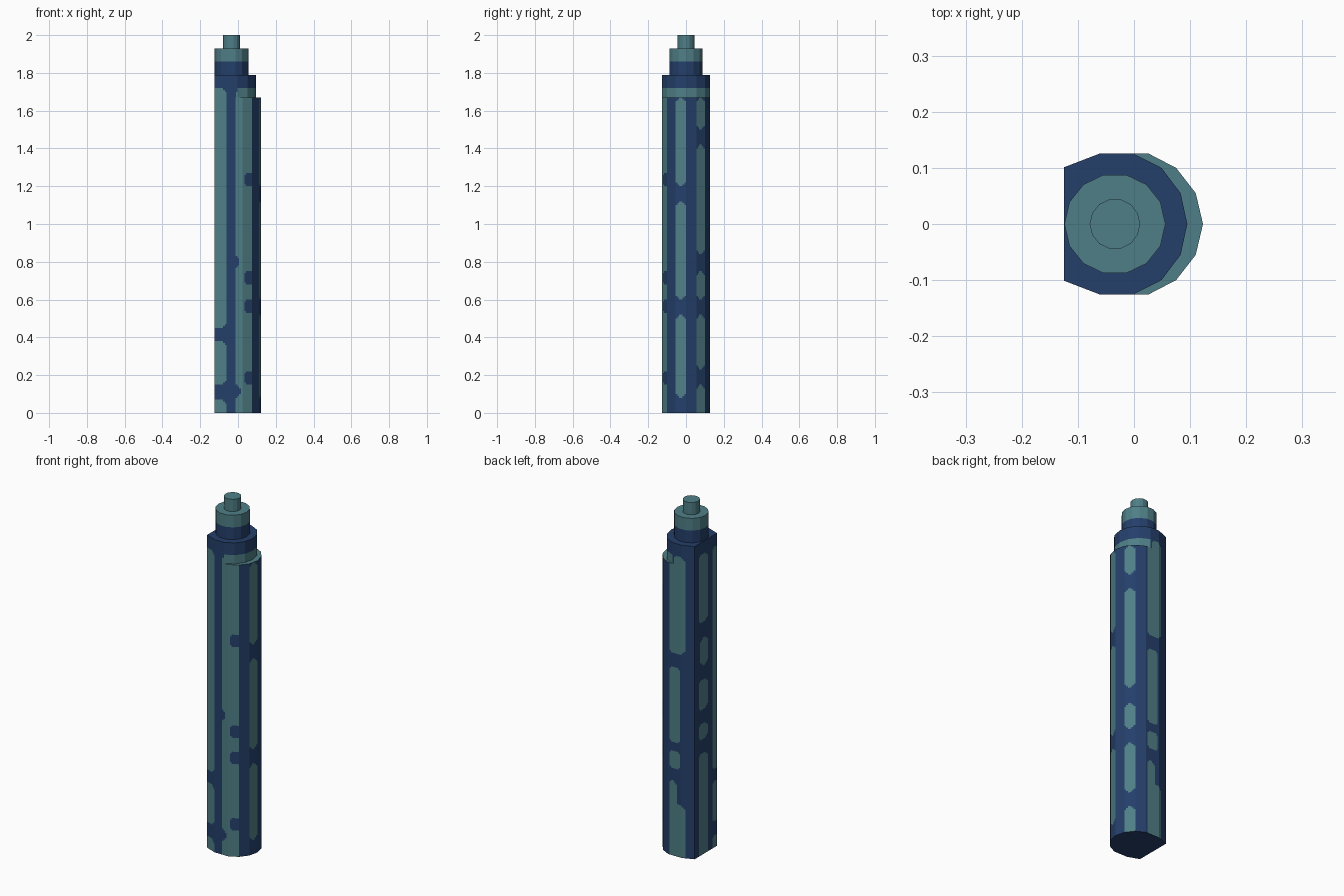
import bpy, bmesh, math
from mathutils import Vector

if "Cube" in bpy.data.objects:
    bpy.data.objects.remove(bpy.data.objects["Cube"])


def material(name, rgb):
    m = bpy.data.materials.new(name)
    m.diffuse_color = (*rgb, 1)
    m.use_nodes = True
    m.node_tree.nodes["Principled BSDF"].inputs["Base Color"].default_value = m.diffuse_color
    return m


MATS = [material("dark_navy", (0.018, 0.050, 0.145)),
        material("grey_teal", (0.078, 0.212, 0.240))]
NAVY, TEAL = 0, 1

# Body cross-section, counter-clockwise from +x, and the narrower collar one
LOW = [(.123, 0), (.11, .055), (.075, .1), (.025, .126), (-.06, .126), (-.125, .101)]
HIGH = [(.095, 0), (.083, .055), (.049, .1), (-.002, .126), (-.06, .126), (-.125, .101)]


def mirrored(half):
    return [Vector(p) for p in half] + [Vector((x, -y)) for x, y in half[:0:-1]]


LOW, HIGH = mirrored(LOW), mirrored(HIGH)
N = len(LOW)
START = [sum((LOW[(j + 1) % N] - LOW[j]).length for j in range(i)) for i in range(N)]
END = START[-1] + (LOW[0] - LOW[-1]).length

# Stripe columns along the perimeter: (start, end, [(bottom, top), ...])
COLUMNS = [
    (START[10], END, [(1.2, 1.67), (.6, 1.12), (.08, .52)]),
    (START[1], START[2], [(1.5, 1.67), (.84, 1.42), (.6, .75), (.23, .52), (-1, .15)]),
    (.175, .27, [(1.16, 1.72), (-1, .3)]),
    (.175, .25, [(.65, 1.08), (.5, .6)]),
    (.175, .225, [(.28, .43)]),
    (.361, .444, [(1.33, 1.72), (.83, 1.0), (.66, .75), (-1, .58)]),
    (.375, .444, [(1.08, 1.24)]),
    (.484, START[7], [(.45, 1.72), (.15, .38), (-1, .07)]),
    (.644, START[9], [(-1, 1.72)]),
]
# Dark notches cut into the wide front stripe
NOTCHES = [(.687, .75, [(1.2, 1.27), (.68, .75), (.53, .6), (.15, .22)]),
           (.62, .662, [(.76, .84)]), (.62, .672, [(.08, .15)])]


def inside(cols, s, z, cut=.022):
    for a, b, spans in cols:
        ds = min(s - a, b - s)
        for lo, hi in spans:
            dz = min(z - lo, hi - z)
            if ds > 0 and dz > 0 and ds + dz > cut:
                return True
    return False


def body_colour(s, p, z):
    return TEAL if inside(COLUMNS, s, z) and not inside(NOTCHES, s, z) else NAVY


def collar_colour(s, p, z):
    if z > 1.72:
        return NAVY
    return TEAL if p.x > -.005 else body_colour(s, p, z)


def painted_prism(name, outline, z0, z1, rule, dz, top=None, bottom=None, cell=.01):
    """Upright prism with a fine grid on its walls, coloured by rule(s, point, z)."""
    bm = bmesh.new()
    pts, mids = [], []
    n = len(outline)
    for i in range(n):
        a, b = outline[i], outline[(i + 1) % n]
        k = max(1, round((b - a).length / cell))
        for j in range(k):
            pts.append(a.lerp(b, j / k))
            m = a.lerp(b, (j + .5) / k)
            mids.append((START[i] + (m - a).length if n == N else 0, m))
    rows = max(1, round((z1 - z0) / dz))
    rings = []
    for r in range(rows + 1):
        z = z0 + (z1 - z0) * r / rows
        rings.append([bm.verts.new((p.x, p.y, z)) for p in pts])
    for r in range(rows):
        z = z0 + (z1 - z0) * (r + .5) / rows
        for i, (s, m) in enumerate(mids):
            j = (i + 1) % len(pts)
            f = bm.faces.new((rings[r][i], rings[r][j], rings[r + 1][j], rings[r + 1][i]))
            f.material_index = rule(s, m, z)
    if top is not None:
        bm.faces.new(rings[-1]).material_index = top
    if bottom is not None:
        bm.faces.new(rings[0][::-1]).material_index = bottom
    me = bpy.data.meshes.new(name)
    bm.to_mesh(me)
    bm.free()
    for m in MATS:
        me.materials.append(m)
    ob = bpy.data.objects.new(name, me)
    bpy.context.collection.objects.link(ob)
    return ob


def ring(cx, r, n):
    return [Vector((cx + r * math.cos(math.tau * i / n), r * math.sin(math.tau * i / n)))
            for i in range(n)]


# Striped grip and the stepped collar above it
painted_prism("striped_body", LOW, 0, 1.67, body_colour, .01, TEAL, NAVY)
painted_prism("collar", HIGH, 1.67, 1.79, collar_colour, .01, NAVY)

# Two-tone neck and the small tip
painted_prism("neck", ring(-.034, .09, 14), 1.79, 1.93,
              lambda s, p, z: TEAL if z > 1.86 else NAVY, .07, TEAL, cell=1)
painted_prism("tip", ring(-.034, .045, 14), 1.93, 2.0,
              lambda s, p, z: TEAL, .07, TEAL, cell=1)
